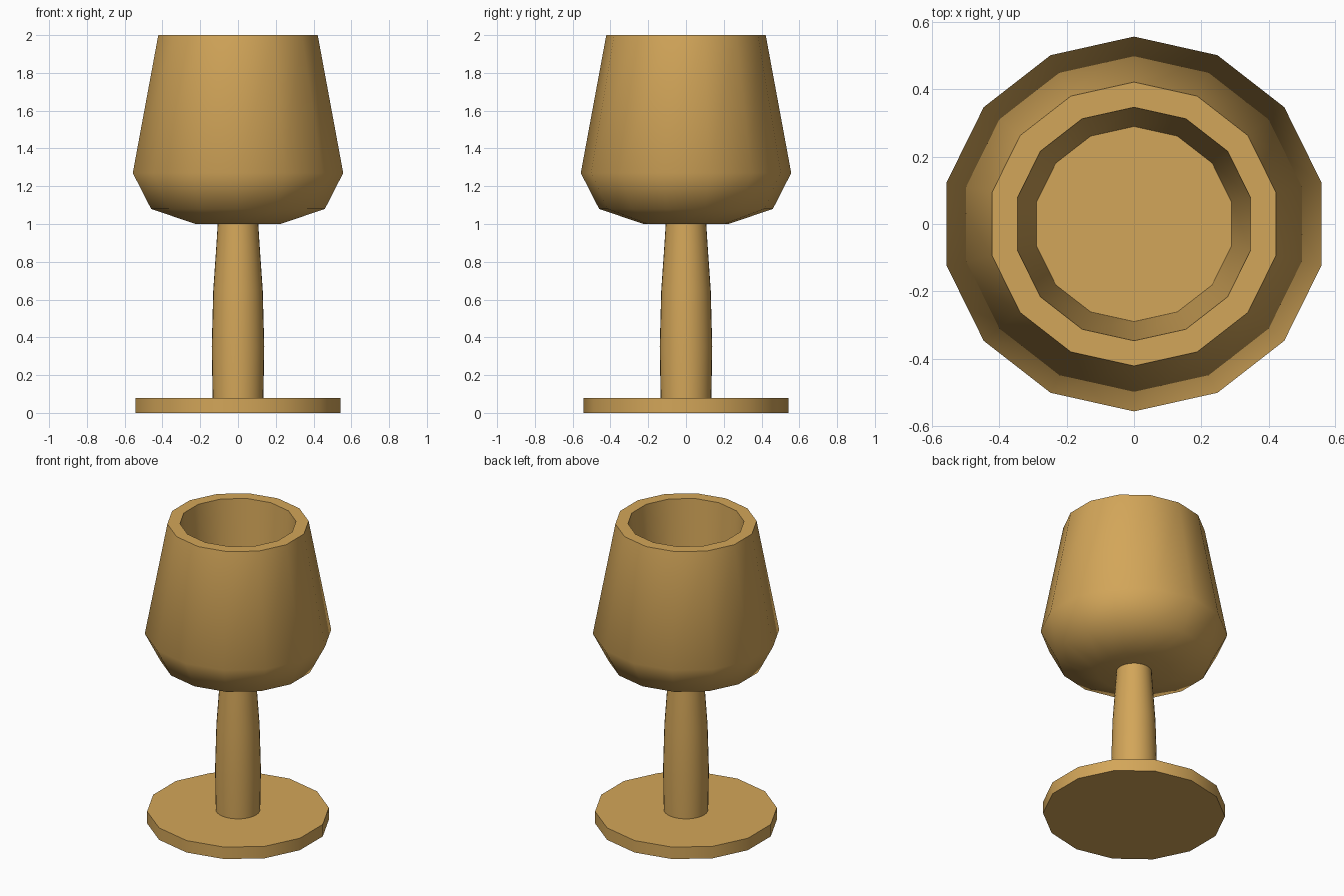
import bpy, bmesh, math

if "Cube" in bpy.data.objects:
    bpy.data.objects.remove(bpy.data.objects["Cube"])

wood = bpy.data.materials.new("wood")
wood.diffuse_color = (0.65, 0.38, 0.1, 1)
wood.use_nodes = True
wood.node_tree.nodes["Principled BSDF"].inputs["Base Color"].default_value = wood.diffuse_color


def lathe(name, profile, sides, x_scale=1.0):
    """Spin a (radius, z) profile around z, capping both ends."""
    bm = bmesh.new()
    rings = []
    for r, z in profile:
        ring = []
        for i in range(sides):
            a = 2 * math.pi * i / sides + math.pi / 2
            ring.append(bm.verts.new((r * x_scale * math.cos(a), r * math.sin(a), z)))
        rings.append(ring)
    for low, high in zip(rings, rings[1:]):
        for i in range(sides):
            j = (i + 1) % sides
            bm.faces.new((low[i], low[j], high[j], high[i]))
    bm.faces.new(rings[0][::-1])
    bm.faces.new(rings[-1])
    bmesh.ops.recalc_face_normals(bm, faces=bm.faces[:])
    mesh = bpy.data.meshes.new(name)
    bm.to_mesh(mesh)
    bm.free()
    mesh.materials.append(wood)
    obj = bpy.data.objects.new(name, mesh)
    bpy.context.collection.objects.link(obj)
    bpy.ops.object.select_all(action='DESELECT')
    obj.select_set(True)
    bpy.context.view_layer.objects.active = obj
    bpy.ops.object.shade_smooth_by_angle(angle=math.radians(50))
    return obj


# 14 sides, widened so that width equals depth
WIDEN = 1 / math.cos(math.pi / 14)

# foot disc
lathe("foot", [(0.543, 0), (0.543, 0.08)], 14, WIDEN)

# round tapering stem
lathe("stem", [(0.134, 0.06), (0.139, 0.35), (0.131, 0.65),
               (0.115, 0.88), (0.106, 1.02)], 32)

# bowl: outer wall, flat rim, tapered inside and floor
lathe("bowl", [(0.225, 1.0), (0.46, 1.08), (0.557, 1.27), (0.422, 2.0),
               (0.347, 2.0), (0.29, 1.2)], 14, WIDEN)
